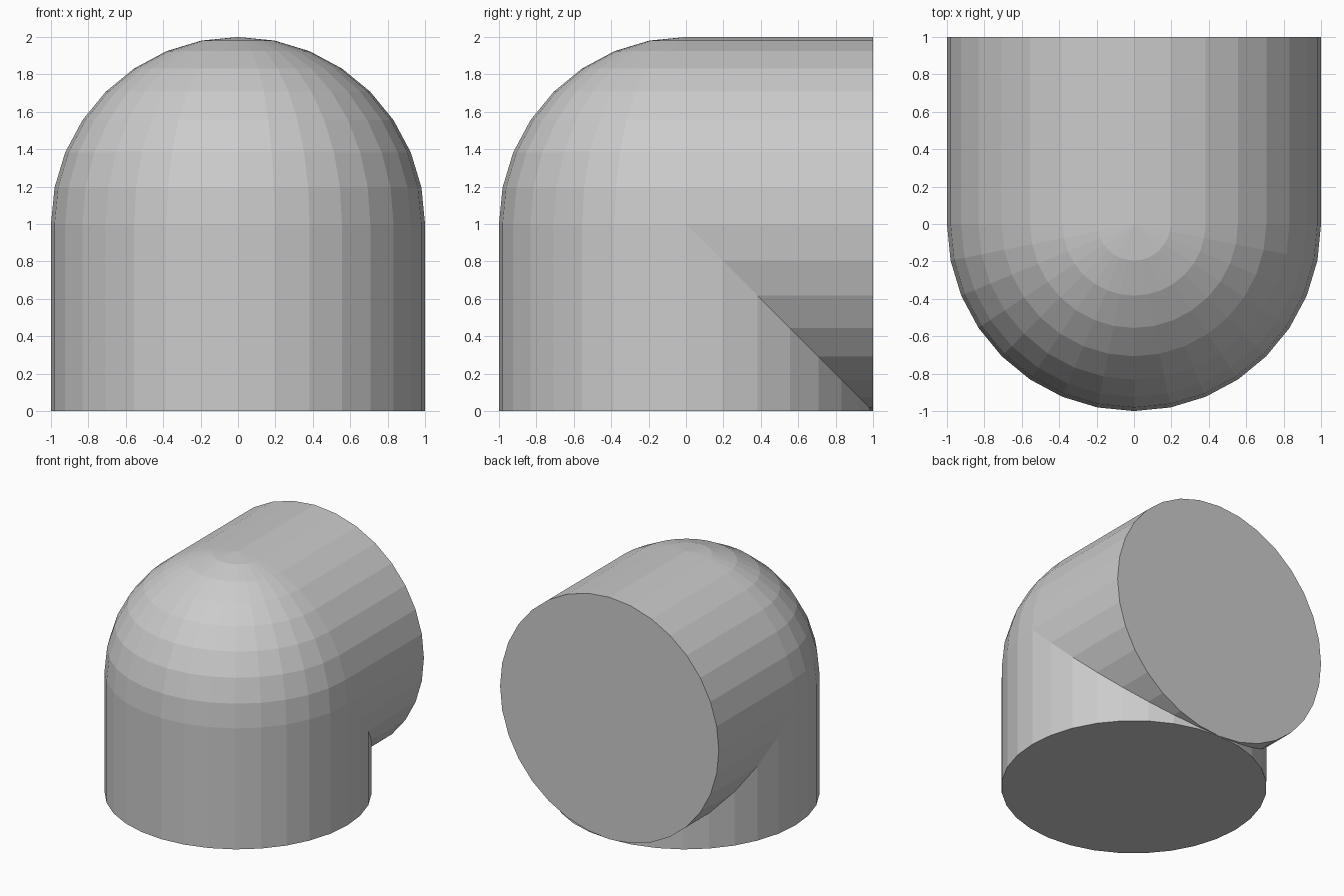
import bpy, bmesh
from math import sin, cos, tau
from mathutils import Vector

if "Cube" in bpy.data.objects:
    bpy.data.objects.remove(bpy.data.objects["Cube"])

SIDES = 32
bm = bmesh.new()


def arm(outer_point, inner_point):
    """Tube wall between two rings, with a cap on the outer ring."""
    angles = [tau * i / SIDES for i in range(SIDES)]
    outer = [bm.verts.new(outer_point(cos(a), sin(a))) for a in angles]
    inner = [bm.verts.new(inner_point(cos(a), sin(a))) for a in angles]
    for i in range(SIDES):
        j = (i + 1) % SIDES
        bm.faces.new((outer[i], outer[j], inner[j], inner[i]))
    bm.faces.new(outer)


# Rounded corner: the quarter of a sphere not covered by the two arms
ball = bmesh.ops.create_uvsphere(bm, u_segments=SIDES, v_segments=SIDES // 2, radius=1)
unused = [v for v in ball["verts"] if v.co.y > 1e-4 or v.co.z < -1e-4]
bmesh.ops.delete(bm, geom=unused, context="VERTS")
bmesh.ops.translate(bm, verts=bm.verts[:], vec=Vector((0, 0, 1)))

# Upright arm, mitred along its back half
arm(lambda c, s: (c, s, 0), lambda c, s: (c, s, 1 - max(s, 0)))

# Horizontal arm, mitred along its lower half
arm(lambda c, s: (c, 1, 1 + s), lambda c, s: (c, max(-s, 0), 1 + s))

# Weld the parts into one closed skin
bmesh.ops.remove_doubles(bm, verts=bm.verts[:], dist=1e-4)
bmesh.ops.recalc_face_normals(bm, faces=bm.faces[:])

mesh = bpy.data.meshes.new("pipe_elbow")
bm.to_mesh(mesh)
bm.free()
bpy.context.collection.objects.link(bpy.data.objects.new("pipe_elbow", mesh))
